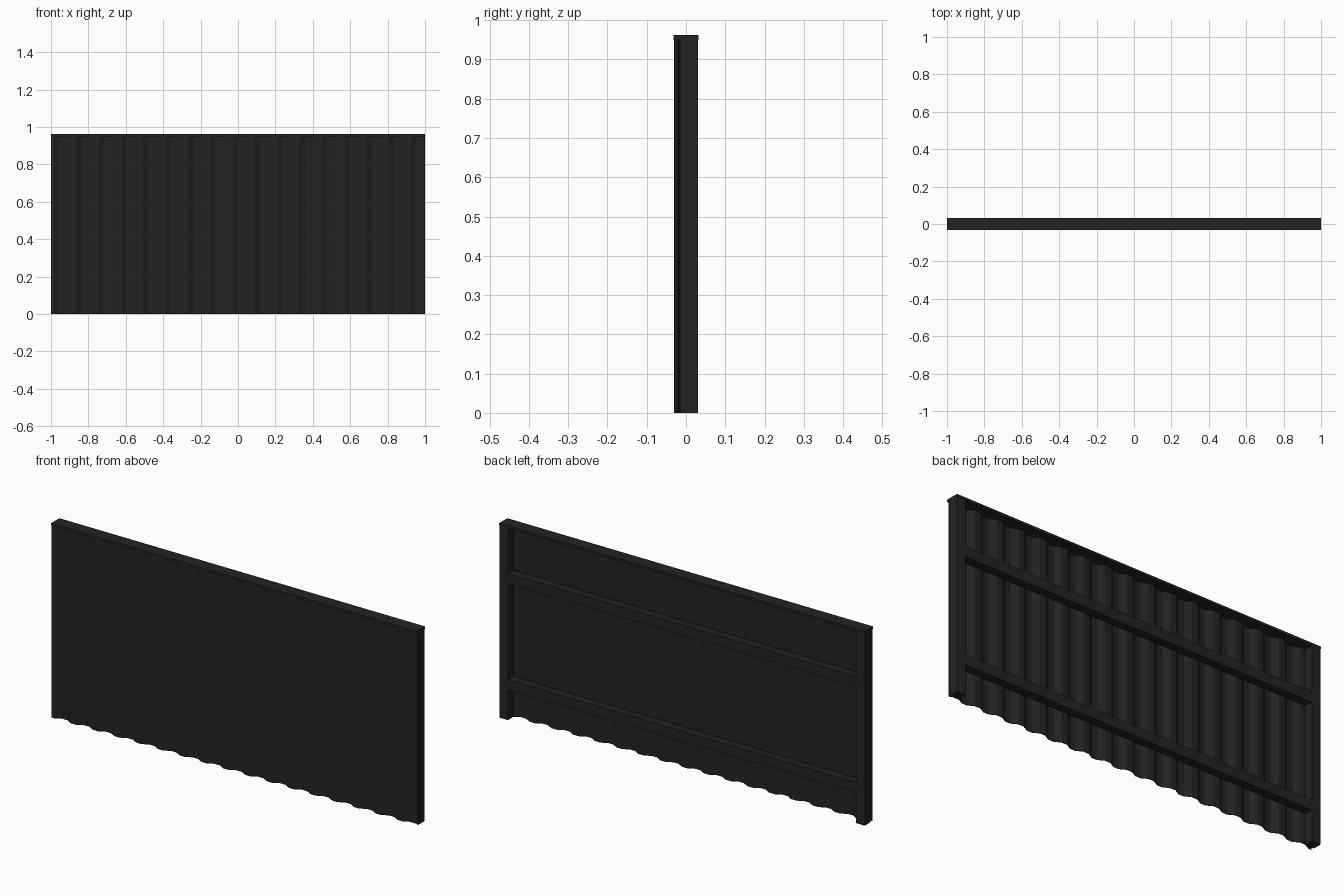
import bpy, bmesh

if "Cube" in bpy.data.objects:
    bpy.data.objects.remove(bpy.data.objects["Cube"])

mat = bpy.data.materials.new("dark_metal")
mat.diffuse_color = (0.017, 0.017, 0.018, 1)
mat.use_nodes = True
mat.node_tree.nodes["Principled BSDF"].inputs["Base Color"].default_value = mat.diffuse_color


def finish(name, bm):
    mesh = bpy.data.meshes.new(name)
    bm.to_mesh(mesh)
    bm.free()
    mesh.materials.append(mat)
    obj = bpy.data.objects.new(name, mesh)
    bpy.context.collection.objects.link(obj)
    return obj


def box(name, x0, x1, y0, y1, z0, z1):
    bm = bmesh.new()
    bmesh.ops.create_cube(bm, size=1)
    for v in bm.verts:
        v.co = ((x0 + x1) / 2 + v.co.x * (x1 - x0),
                (y0 + y1) / 2 + v.co.y * (y1 - y0),
                (z0 + z1) / 2 + v.co.z * (z1 - z0))
    return finish(name, bm)


# Corrugated sheet: repeating trapezoid profile clipped to the panel width
PERIOD, FRONT, BACK, TOP = 0.1192, -0.030, -0.013, 0.95
wave = [(0.0, FRONT), (0.030, BACK), (0.060, BACK), (0.090, FRONT)]
start = -0.865 - 2 * PERIOD
points = [(start + i * PERIOD + dx, y) for i in range(20) for dx, y in wave]
profile = []
for (xa, ya), (xb, yb) in zip(points, points[1:]):
    lo, hi = max(xa, -1), min(xb, 1)
    if lo >= hi:
        continue
    at = lambda x: (x, ya + (yb - ya) * (x - xa) / (xb - xa))
    if not profile:
        profile.append(at(lo))
    profile.append(at(hi))

bm = bmesh.new()
low = [bm.verts.new((x, y, 0)) for x, y in profile]
high = [bm.verts.new((x, y, TOP)) for x, y in profile]
for i in range(len(profile) - 1):
    bm.faces.new((low[i], low[i + 1], high[i + 1], high[i]))
sheet = finish("corrugated_sheet", bm)
solid = sheet.modifiers.new("thickness", 'SOLIDIFY')
solid.thickness = 0.002
solid.offset = -1

# End posts behind the sheet
for side, x in (("left", -1.0), ("right", 0.953)):
    box(side + "_post", x, x + 0.047, -0.015, 0.031, 0, TOP)

# Horizontal rails between the posts
for name, z in (("lower_rail", 0.15), ("upper_rail", 0.675)):
    box(name, -0.953, 0.953, -0.012, 0.030, z, z + 0.05)

# Flat top cap
box("top_cap", -1, 1, -0.032, 0.032, TOP, 0.962)
